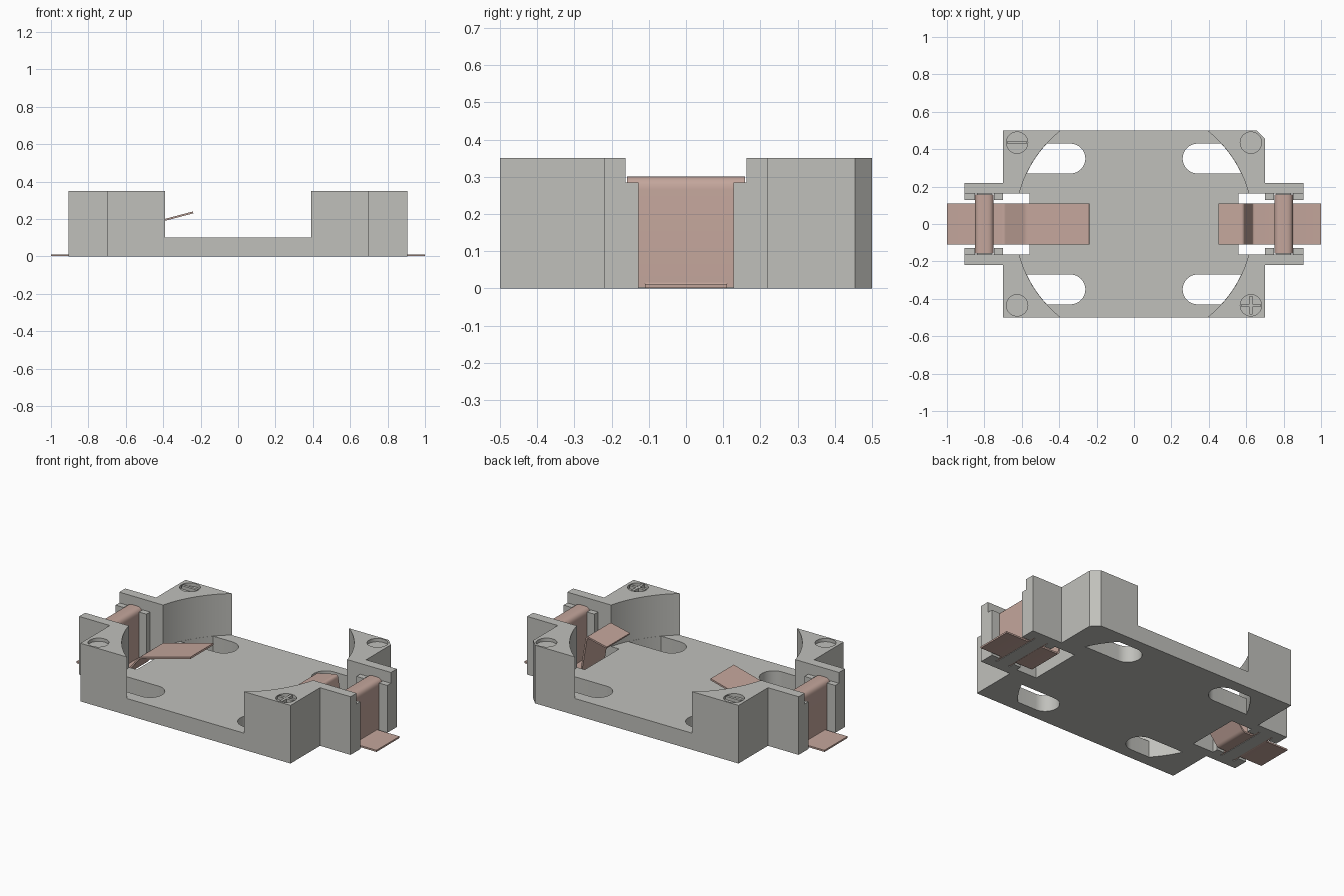
import bpy, bmesh, math
from mathutils import Vector

if "Cube" in bpy.data.objects:
    bpy.data.objects.remove(bpy.data.objects["Cube"], do_unlink=True)


def material(name, rgb):
    m = bpy.data.materials.new(name)
    m.use_nodes = True
    m.diffuse_color = (*rgb, 1)
    m.node_tree.nodes["Principled BSDF"].inputs["Base Color"].default_value = (*rgb, 1)
    return m


GREY = material("grey plastic", (0.53, 0.53, 0.50))
COPPER = material("pale copper", (0.55, 0.38, 0.33))


def finish(name, bm, mat):
    bmesh.ops.recalc_face_normals(bm, faces=bm.faces)
    mesh = bpy.data.meshes.new(name)
    bm.to_mesh(mesh)
    bm.free()
    mesh.materials.append(mat)
    ob = bpy.data.objects.new(name, mesh)
    bpy.context.collection.objects.link(ob)
    return ob


def prism(name, pts, z0, z1, mat=GREY):
    """Extrude an xy outline from z0 to z1."""
    bm = bmesh.new()
    face = bm.faces.new([bm.verts.new((x, y, z0)) for x, y in pts])
    ext = bmesh.ops.extrude_face_region(bm, geom=[face])
    verts = [v for v in ext["geom"] if isinstance(v, bmesh.types.BMVert)]
    bmesh.ops.translate(bm, verts=verts, vec=(0, 0, z1 - z0))
    return finish(name, bm, mat)


def rect(x0, x1, y0, y1):
    return [(x0, y0), (x1, y0), (x1, y1), (x0, y1)]


def arc(cx, cy, r, a0, a1, n):
    return [(cx + r * math.cos(a0 + (a1 - a0) * i / n),
             cy + r * math.sin(a0 + (a1 - a0) * i / n)) for i in range(n + 1)]


def circle(cx, cy, r, n):
    return arc(cx, cy, r, 0, 2 * math.pi, n)[:-1]


def cut(ob, cutter):
    mod = ob.modifiers.new("cut", "BOOLEAN")
    mod.operation, mod.solver, mod.object = "DIFFERENCE", "EXACT", cutter
    bpy.context.view_layer.objects.active = ob
    bpy.ops.object.modifier_apply(modifier=mod.name)
    bpy.data.objects.remove(cutter, do_unlink=True)


def rounded(path, r, n=5):
    """Round the inner corners of an xz path."""
    pts = [Vector(p) for p in path]
    out = [pts[0]]
    for a, b, c in zip(pts, pts[1:], pts[2:]):
        p, q = b + (a - b).normalized() * r, b + (c - b).normalized() * r
        for i in range(n + 1):
            t = i / n
            out.append(p * (1 - t) ** 2 + b * 2 * t * (1 - t) + q * t * t)
    return out + [pts[-1]]


def strip(name, path, half_width, side, r=0.02, thick=0.01):
    """Bent sheet metal following an xz path, constant width in y."""
    pts = rounded(path, r)
    bm = bmesh.new()
    left, right = [], []
    for i, p in enumerate(pts):
        d0 = (p - pts[i - 1]).normalized() if i else None
        d1 = (pts[i + 1] - p).normalized() if i < len(pts) - 1 else None
        t = ((d0 or d1) + (d1 or d0)).normalized()
        n = Vector((-t.y, t.x)) * thick / 2
        left.append(p + n)
        right.append(p - n)
    ring = left + right[::-1]
    count, m = len(ring), len(pts)
    a = [bm.verts.new((side * p.x, -half_width, p.y)) for p in ring]
    b = [bm.verts.new((side * p.x, half_width, p.y)) for p in ring]
    for i in range(count):
        j = (i + 1) % count
        bm.faces.new((a[i], a[j], b[j], b[i]))
    for i in range(m - 1):
        for v in (a, b):
            bm.faces.new((v[i], v[i + 1], v[count - 2 - i], v[count - 1 - i]))
    return finish(name, bm, COPPER)


# Holder body: block with end arms and one clipped corner
R, H = 0.635, 0.35
body = prism("holder_body", [
    (-0.70, -0.50), (0.70, -0.50), (0.70, -0.22), (0.905, -0.22), (0.905, 0.22),
    (0.70, 0.22), (0.70, 0.455), (0.655, 0.50), (-0.70, 0.50), (-0.70, 0.22),
    (-0.905, 0.22), (-0.905, -0.22), (-0.70, -0.22)], 0, H)

# Round cell pocket
cut(body, prism("pocket_cutter", circle(0, 0, R, 128), 0.10, 0.6))

# End channels for the contacts
for s in (-1, 1):
    x0, x1 = sorted((s * 0.56, s * 1.1))
    cut(body, prism("channel_cutter", rect(x0, x1, -0.163, 0.163), -0.1, 0.6))

# Floor slots: round inner end, outer end follows the pocket wall
slot = (arc(0, 0, R - 0.001, math.asin(0.27 / R), math.asin(0.43 / R), 8)
        + arc(0.34, 0.35, 0.08, math.pi / 2, 1.5 * math.pi, 16))
for sx in (-1, 1):
    for sy in (-1, 1):
        cut(body, prism("slot_cutter", [(sx * x, sy * y) for x, y in slot], -0.1, 0.2))
        # Shallow round recess on each corner tower
        cut(body, prism("recess_cutter", circle(sx * 0.625, sy * 0.435, 0.057, 40),
                        H - 0.02, H + 0.1))

# Polarity marks standing in two of the recesses
prism("minus_mark", rect(-0.675, -0.575, 0.427, 0.443), H - 0.021, H)
c, w, l = (0.625, -0.435), 0.008, 0.05
prism("plus_mark", [(c[0] + x, c[1] + y) for x, y in (
    (-l, -w), (-w, -w), (-w, -l), (w, -l), (w, -w), (l, -w),
    (l, w), (w, w), (w, l), (-w, l), (-w, w), (-l, w))], H - 0.021, H)

# Spring ends differ between the two sides
springs = {
    1: [(0.755, 0.006), (0.63, 0.006), (0.585, 0.27), (0.452, 0.24)],
    -1: [(0.755, 0.006), (0.69, 0.006), (0.58, 0.145), (0.24, 0.235)],
}
for s, label in ((1, "left"), (-1, "right")):
    # Guide lips and the crossbar the contact clips over
    for sy in (-1, 1):
        for k, (a, b) in enumerate(((0.70, 0.749), (0.851, 0.905))):
            x0, x1 = sorted((s * a, s * b))
            y0, y1 = sorted((sy * 0.128, sy * 0.17))
            prism(f"{label}_guide_lip", rect(x0, x1, y0, y1), 0, 0.285)
    x0, x1 = sorted((s * 0.761, s * 0.839))
    prism(f"{label}_crossbar", rect(x0, x1, -0.165, 0.165), 0, 0.27)

    # Contact: wide saddle, solder tab and spring arm
    strip(f"{label}_contact_saddle",
          [(0.845, 0.002), (0.845, 0.296), (0.755, 0.296), (0.755, 0.002)], 0.158, s, 0.03)
    strip(f"{label}_solder_tab", [(0.845, 0.03), (0.845, 0.006), (1.0, 0.006)], 0.11, s, 0.01)
    strip(f"{label}_contact_spring", springs[s], 0.11, s, 0.015)

# Smooth curved walls and bends, keep corners sharp
bpy.ops.object.select_all(action="DESELECT")
for ob in bpy.context.collection.objects:
    if ob.type == "MESH":
        ob.select_set(True)
bpy.context.view_layer.objects.active = body
bpy.ops.object.shade_smooth_by_angle(angle=math.radians(30))
